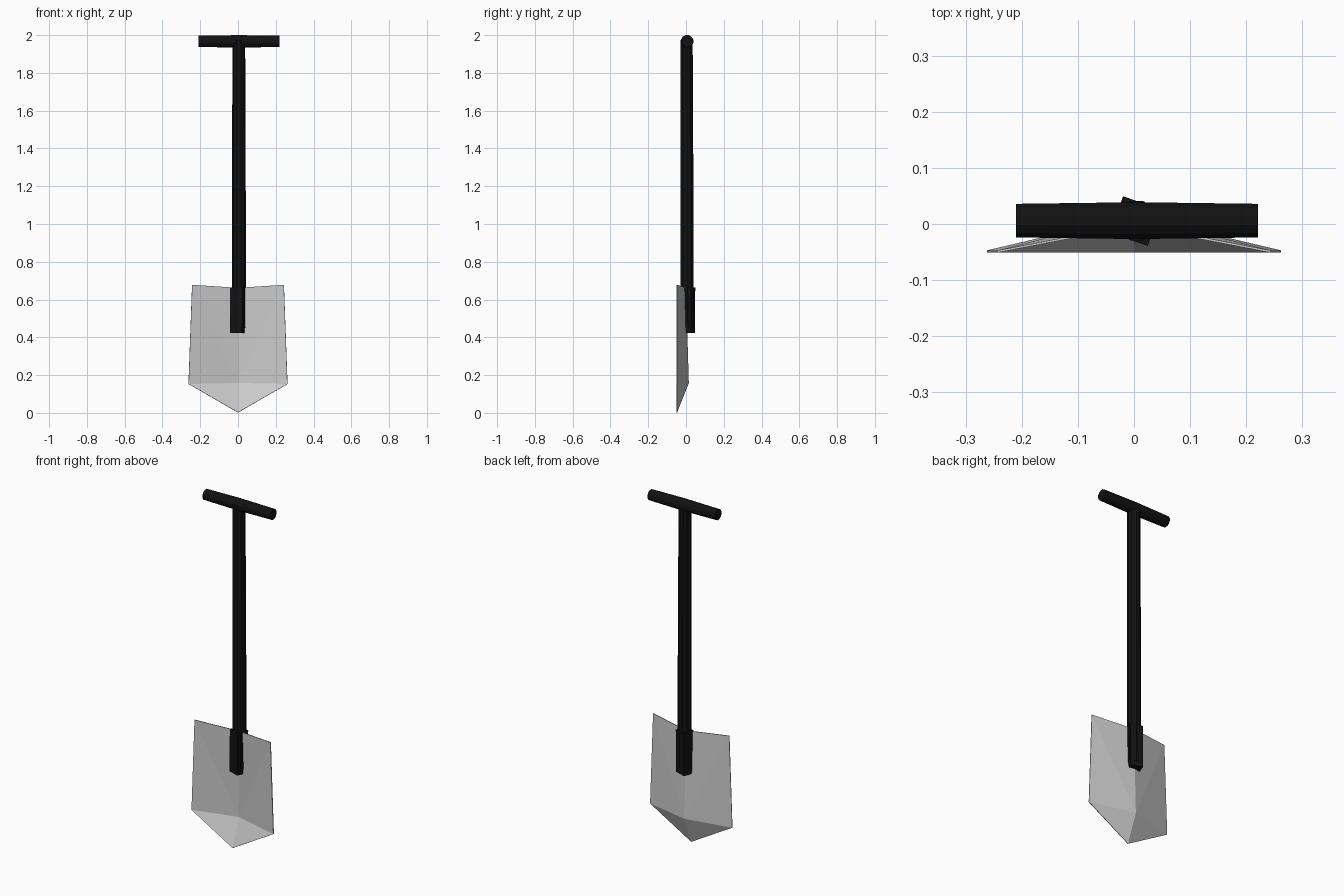
import bpy, bmesh, math

if "Cube" in bpy.data.objects:
    bpy.data.objects.remove(bpy.data.objects["Cube"])


def make_object(name, verts, faces, material=None):
    mesh = bpy.data.meshes.new(name)
    mesh.from_pydata(verts, [], faces)
    bm = bmesh.new()
    bm.from_mesh(mesh)
    bmesh.ops.recalc_face_normals(bm, faces=bm.faces)
    bm.to_mesh(mesh)
    bm.free()
    obj = bpy.data.objects.new(name, mesh)
    bpy.context.collection.objects.link(obj)
    if material:
        mesh.materials.append(material)
    return obj


def make_rod(name, stations, sides, axis, turn, material):
    """Capped rod; each station is (position along axis, c1, c2, radius)."""
    verts, faces = [], []
    for pos, c1, c2, r in stations:
        for i in range(sides):
            a = turn + math.tau * i / sides
            u, v = c1 + r * math.cos(a), c2 + r * math.sin(a)
            verts.append((u, v, pos) if axis == "z" else (pos, u, v))
    for k in range(len(stations) - 1):
        for i in range(sides):
            j = (i + 1) % sides
            faces.append((k * sides + i, k * sides + j,
                          (k + 1) * sides + j, (k + 1) * sides + i))
    faces.append(tuple(range(sides)))
    faces.append(tuple(range(len(verts) - sides, len(verts))))
    return make_object(name, verts, faces, material)


black = bpy.data.materials.new("black_grip")
black.diffuse_color = (0.006, 0.006, 0.006, 1)
black.use_nodes = True
black.node_tree.nodes["Principled BSDF"].inputs["Base Color"].default_value = black.diffuse_color

# Long shaft, slightly thicker towards the blade
make_rod("shaft", [(0.45, 0.005, 0.006, 0.037), (1.2, 0.005, 0.005, 0.036),
                   (1.975, 0.004, 0.003, 0.034)], 10, "z", 0, black)

# Cross handle, slightly fuller in the middle
make_rod("handle", [(-0.21, 0.006, 1.967, 0.031), (0.005, 0.006, 1.967, 0.034),
                    (0.221, 0.006, 1.967, 0.031)], 12, "x", math.pi / 12, black)

# Square socket turned a little around the shaft
make_rod("socket", [(0.422, 0.001, 0.005, 0.048), (0.665, 0.003, 0.005, 0.049)],
         4, "z", math.radians(26), black)

# Creased pointed blade: two mirrored wings folded along a central ridge
blade = make_object(
    "blade",
    [(0, -0.002, 0.662), (0, 0.013, 0.158), (0, -0.049, 0.002),
     (0.243, -0.049, 0.678), (0.262, -0.049, 0.153),
     (-0.243, -0.049, 0.678), (-0.262, -0.049, 0.153)],
    [(0, 1, 3), (1, 4, 3), (1, 2, 4), (0, 5, 1), (1, 5, 6), (1, 6, 2)])
solid = blade.modifiers.new("thickness", "SOLIDIFY")
solid.thickness = 0.004
solid.offset = 0
